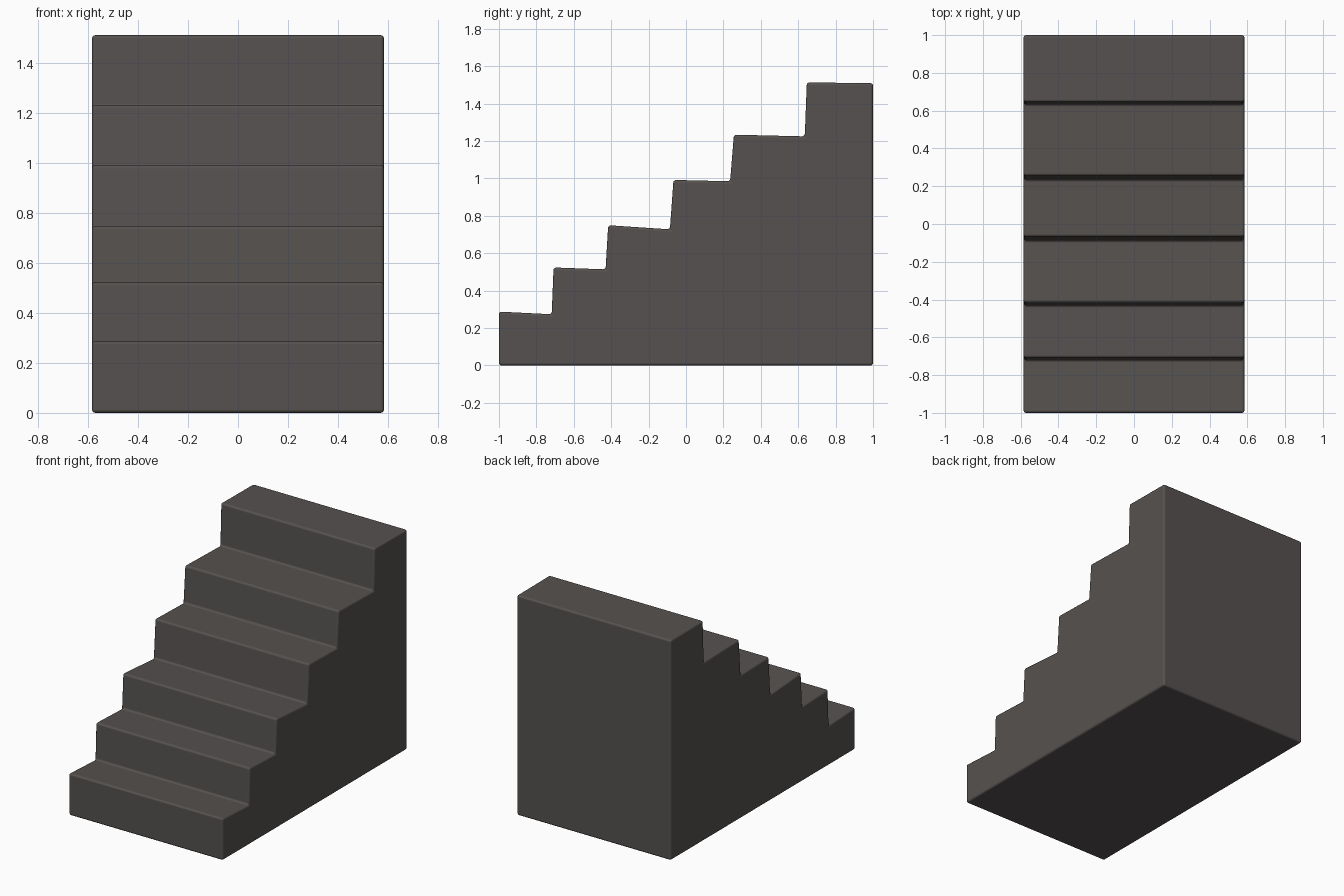
import bpy
import bmesh
import math

cube = bpy.data.objects.get("Cube")
if cube:
    bpy.data.objects.remove(cube, do_unlink=True)

HALF_WIDTH = 0.585

# Charcoal stone
stone = bpy.data.materials.new("charcoal_stone")
stone.use_nodes = True
color = (0.092, 0.083, 0.079, 1)
stone.diffuse_color = color
bsdf = stone.node_tree.nodes["Principled BSDF"]
bsdf.inputs["Base Color"].default_value = color
bsdf.inputs["Roughness"].default_value = 0.9

# Slightly worn stair outline: the nose and the back of each tread (y, z)
treads = [
    ((-1.0, 0.288), (-0.718, 0.274)),
    ((-0.708, 0.524), (-0.43, 0.514)),
    ((-0.416, 0.75), (-0.086, 0.728)),
    ((-0.067, 0.992), (0.236, 0.985)),
    ((0.256, 1.234), (0.635, 1.225)),
    ((0.646, 1.513), (1.0, 1.51)),
]
outline = [(-1.0, 0.0)] + [p for tread in treads for p in tread] + [(1.0, 0.0)]

# Extrude the outline across the width
bm = bmesh.new()
side = bm.faces.new([bm.verts.new((-HALF_WIDTH, y, z)) for y, z in outline])
extruded = bmesh.ops.extrude_face_region(bm, geom=[side])
moved = [v for v in extruded["geom"] if isinstance(v, bmesh.types.BMVert)]
bmesh.ops.translate(bm, verts=moved, vec=(2 * HALF_WIDTH, 0, 0))
bmesh.ops.recalc_face_normals(bm, faces=bm.faces)
mesh = bpy.data.meshes.new("staircase")
bm.to_mesh(mesh)
bm.free()
mesh.materials.append(stone)
staircase = bpy.data.objects.new("staircase", mesh)
bpy.context.collection.objects.link(staircase)

# Soft worn edges
bevel = staircase.modifiers.new("worn_edges", "BEVEL")
bevel.width = 0.014
bevel.segments = 3
bevel.limit_method = "ANGLE"
bevel.angle_limit = math.radians(30)
bevel.harden_normals = True

bpy.ops.object.select_all(action="DESELECT")
staircase.select_set(True)
bpy.context.view_layer.objects.active = staircase
bpy.ops.object.shade_smooth_by_angle(angle=math.radians(40))
